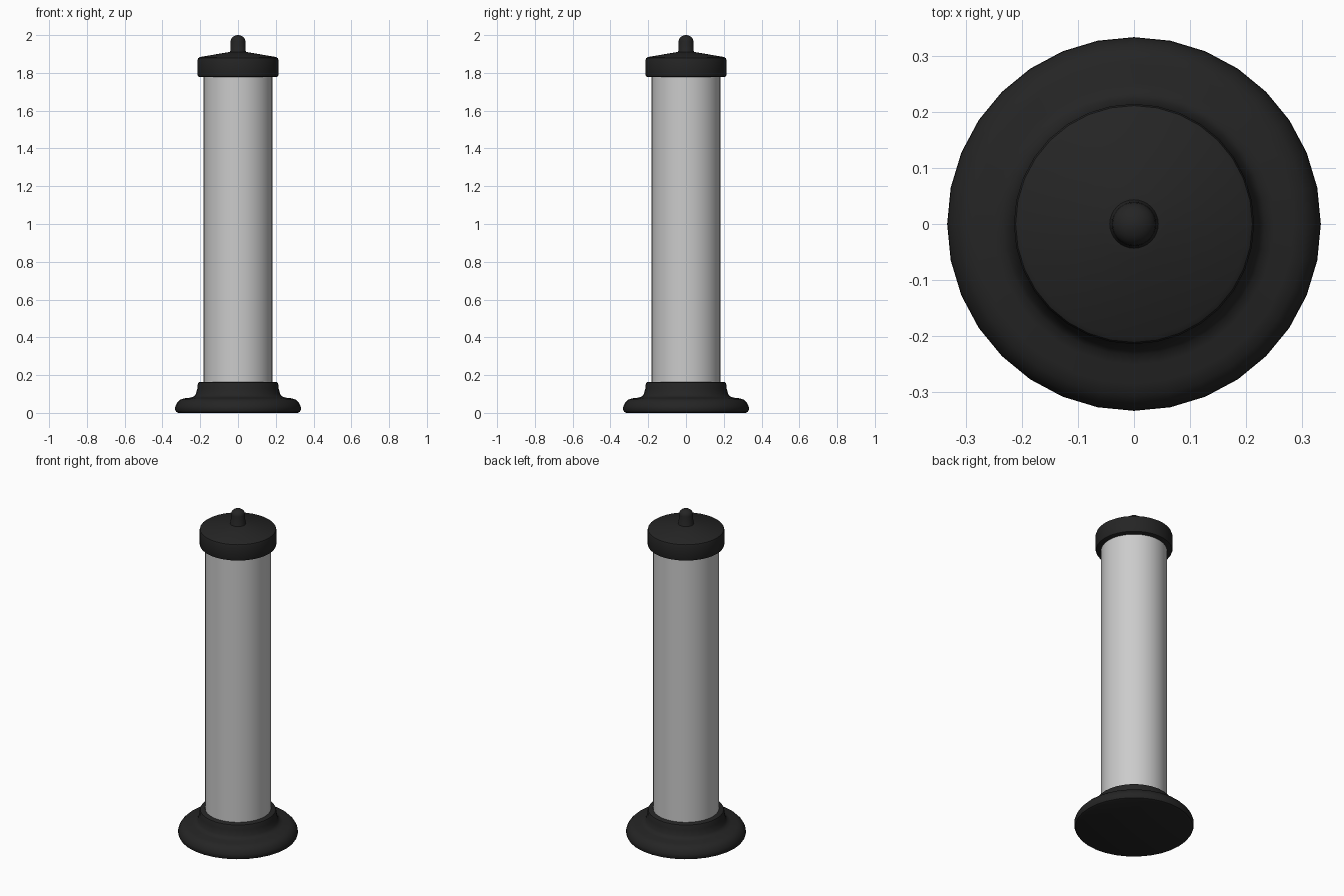
import bpy, bmesh, math

cube = bpy.data.objects.get("Cube")
if cube:
    bpy.data.objects.remove(cube, do_unlink=True)

SIDES = 32


def material(name, rgb):
    mat = bpy.data.materials.new(name)
    mat.use_nodes = True
    mat.diffuse_color = (*rgb, 1)
    mat.node_tree.nodes["Principled BSDF"].inputs["Base Color"].default_value = (*rgb, 1)
    return mat


def lathe(name, profile, mat):
    """Revolve (radius, height) points about z and close both ends."""
    bm = bmesh.new()
    rings = []
    for r, z in profile:
        angles = [math.tau * i / SIDES for i in range(SIDES)]
        rings.append([bm.verts.new((r * math.cos(a), r * math.sin(a), z)) for a in angles])
    for low, high in zip(rings, rings[1:]):
        for i in range(SIDES):
            j = (i + 1) % SIDES
            bm.faces.new((low[i], low[j], high[j], high[i]))
    bm.faces.new(rings[0][::-1])
    bm.faces.new(rings[-1])
    mesh = bpy.data.meshes.new(name)
    bm.to_mesh(mesh)
    bm.free()
    mesh.materials.append(mat)
    obj = bpy.data.objects.new(name, mesh)
    bpy.context.collection.objects.link(obj)
    bpy.ops.object.select_all(action='DESELECT')
    obj.select_set(True)
    bpy.context.view_layer.objects.active = obj
    bpy.ops.object.shade_smooth_by_angle(angle=math.radians(35))
    return obj


black = material("black plastic", (0.018, 0.018, 0.018))
grey = material("pale grey tube", (0.6, 0.6, 0.6))

# Flared foot with a collar that holds the tube
lathe("base", [(0.315, 0), (0.327, 0.005), (0.333, 0.018), (0.332, 0.035),
               (0.322, 0.055), (0.307, 0.07), (0.285, 0.077), (0.25, 0.081),
               (0.233, 0.087), (0.223, 0.1), (0.215, 0.13), (0.213, 0.152),
               (0.21, 0.16), (0.203, 0.164)], black)

# Straight tube
lathe("tube", [(0.183, 0.15), (0.183, 1.79)], grey)

# Cap with a shallow cone on top
lathe("cap", [(0.203, 1.778), (0.211, 1.781), (0.214, 1.788), (0.214, 1.868),
              (0.211, 1.878), (0.202, 1.884), (0.06, 1.908), (0.046, 1.911)], black)

# Rounded knob
dome = [(0.039 * math.cos(a), 1.968 + 0.032 * math.sin(a))
        for a in (math.radians(15 * i) for i in range(6))]
lathe("knob", [(0.046, 1.905), (0.041, 1.916)] + dome + [(0.003, 2.0)], black)
